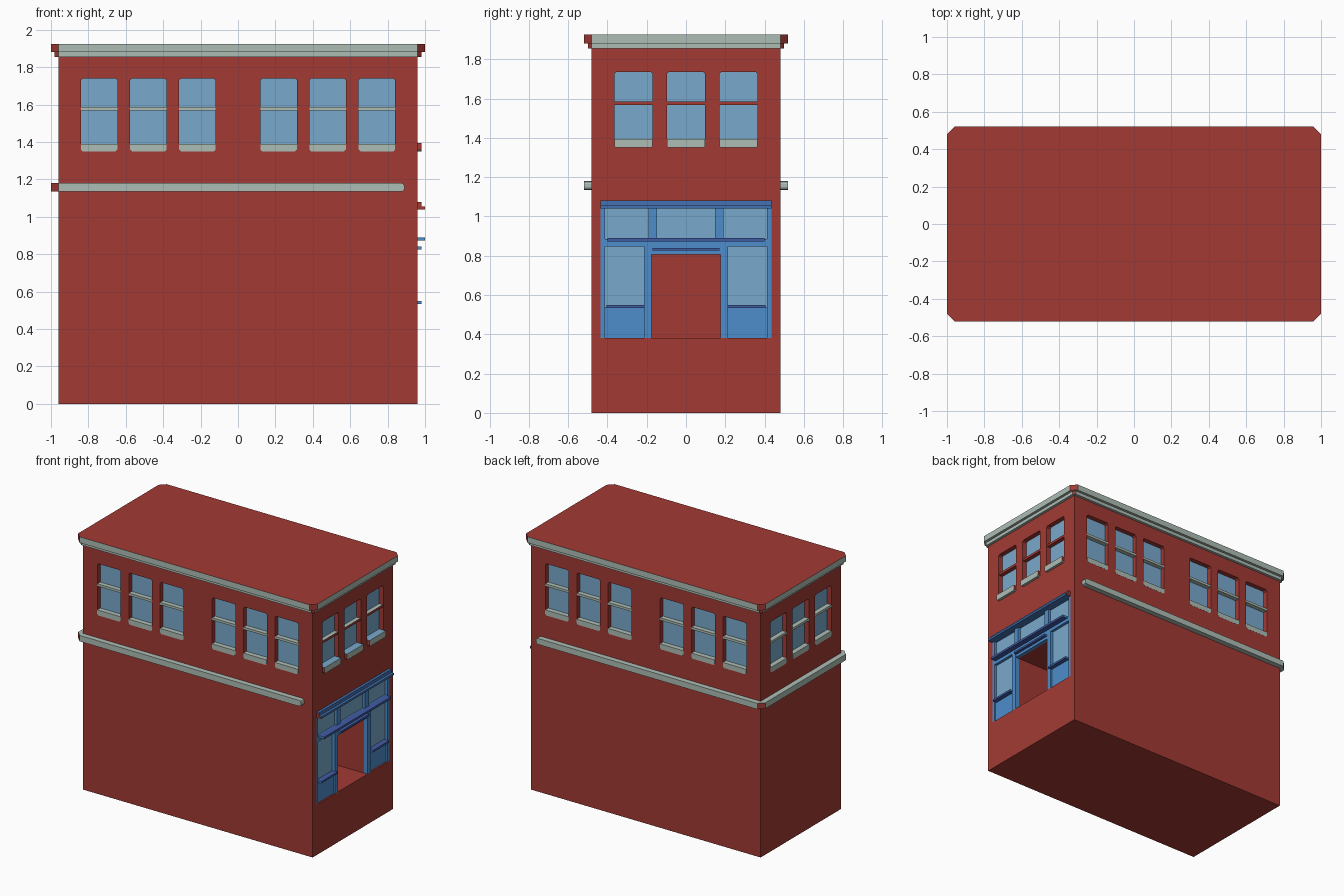
import bpy, bmesh
from mathutils import Vector

if "Cube" in bpy.data.objects:
    bpy.data.objects.remove(bpy.data.objects["Cube"])

HX, HY = 0.96, 0.48      # half sizes of the brick body


def material(name, r, g, b):
    lin = [((c / 255 + 0.055) / 1.055) ** 2.4 for c in (r, g, b)]
    m = bpy.data.materials.new(name)
    m.diffuse_color = (*lin, 1)
    m.use_nodes = True
    m.node_tree.nodes["Principled BSDF"].inputs["Base Color"].default_value = m.diffuse_color
    return m


RED = material("brick_red", 162, 58, 52)
STONE = material("pale_stone", 174, 190, 181)
GLASS = material("window_blue", 121, 169, 204)
BLUE = material("frame_blue", 78, 141, 203)
MID = material("fascia_blue", 66, 113, 178)
INDIGO = material("ledge_indigo", 65, 92, 165)


def place(side, u, z, d):
    """Wall coordinates: u along the wall, z up, d outward."""
    return Vector({"front": (u, -HY - d, z), "back": (-u, HY + d, z),
                   "right": (HX + d, u, z), "left": (-HX - d, -u, z)}[side])


def finish(name, bm, mats):
    bmesh.ops.recalc_face_normals(bm, faces=bm.faces)
    me = bpy.data.meshes.new(name)
    bm.to_mesh(me)
    bm.free()
    for m in mats:
        me.materials.append(m)
    ob = bpy.data.objects.new(name, me)
    bpy.context.collection.objects.link(ob)
    return ob


def prism(bm, low, high):
    a, b = [bm.verts.new(p) for p in low], [bm.verts.new(p) for p in high]
    n = len(a)
    return [bm.faces.new(a), bm.faces.new(b)] + [
        bm.faces.new((a[i], a[(i + 1) % n], b[(i + 1) % n], b[i])) for i in range(n)]


def outline(u0, u1, z0, z1, top=0, bot=0):
    """Rectangle whose top and bottom corners may be clipped."""
    pts = []
    for u, z, s, t, c in ((u0, z0, 1, 1, bot), (u1, z0, -1, 1, bot),
                          (u1, z1, -1, -1, top), (u0, z1, 1, -1, top)):
        if c:
            pair = [(u, z + t * c), (u + s * c, z)]
            pts += pair if s * t > 0 else pair[::-1]
        else:
            pts.append((u, z))
    return pts


def pieces(name, items, d0, d1, face, end=None, top=None, ctop=0, cbot=0):
    """Plates on walls; items are (side, u0, u1, z0, z1)."""
    bm = bmesh.new()
    for side, *rect in items:
        pts = outline(*rect, ctop, cbot)
        fs = prism(bm, [place(side, u, z, d0) for u, z in pts],
                   [place(side, u, z, d1) for u, z in pts])
        along = place(side, 1, 0, 0) - place(side, 0, 0, 0)
        mid = (rect[2] + rect[3]) / 2
        for f in fs:
            f.normal_update()
            if abs(f.normal.dot(along)) > 0.8:
                f.material_index = 1
            elif abs(f.normal.z) > 0.8 and f.calc_center_median().z > mid:
                f.material_index = 2
    return finish(name, bm, [face, end or face, top or face])


# window positions on each wall
WIN = [("right", a, a + 0.195, 1.35, 1.735) for a in (-0.365, -0.0975, 0.17)]
WIN += [("left", *w[1:]) for w in WIN]
for s in ("front", "back"):
    for a in (0.12, 0.382, 0.645):
        WIN += [(s, a, a + 0.195, 1.35, 1.74), (s, -a - 0.195, -a, 1.35, 1.74)]
EAST = [w for w in WIN if w[0] == "right"]
REST = [w for w in WIN if w[0] != "right"]

# brick body with window, shopfront and doorway recesses
bm = bmesh.new()
base = [(-HX, -HY), (HX, -HY), (HX, HY), (-HX, HY)]
prism(bm, [(x, y, 0) for x, y in base], [(x, y, 1.88) for x, y in base])
body = finish("brick_body", bm, [RED])
SHOP = ("right", -0.435, 0.435, 0.38, 1.08)
DOOR = ("right", -0.175, 0.175, 0.38, 0.805)
cutters = [pieces("window_cutter", WIN, -0.04, 0.1, RED, ctop=0.01, cbot=0.01),
           pieces("shopfront_cutter", [SHOP], -0.03, 0.1, RED),
           pieces("doorway_cutter", [DOOR], -0.30, 0.1, RED)]
for c in cutters:
    mod = body.modifiers.new(c.name, "BOOLEAN")
    mod.operation, mod.solver, mod.object = "DIFFERENCE", "EXACT", c
    c.hide_render = True
    c.hide_set(True)

# upper windows: panes, sash bars and sills
pieces("window_panes", WIN, -0.041, -0.036, GLASS, ctop=0.01, cbot=0.01)


def strip(w, z0, z1):
    return (*w[:3], z0, z1)


pieces("sash_bars", [strip(w, 1.568, 1.586) for w in REST], -0.038, -0.001, STONE)
pieces("shop_side_sash_bars", [strip(w, 1.568, 1.586) for w in EAST],
       -0.038, -0.005, RED, top=STONE)
pieces("window_sills", [strip(w, 1.35, 1.39) for w in REST],
       -0.038, 0.001, STONE, cbot=0.01)
pieces("shop_side_sills", [strip(w, 1.35, 1.395) for w in EAST],
       -0.038, 0.02, STONE, end=RED, top=GLASS, cbot=0.008)


# cornice: two stepped slabs with clipped red corners and red roof
def diagonal(f):
    return min(abs(f.normal.x), abs(f.normal.y)) > 0.3


bm = bmesh.new()
for e, z0, z1 in ((0.02, 1.855, 1.88), (0.04, 1.88, 1.925)):
    x, y = HX + e, HY + e
    ring = [(HX, -y), (x, -HY), (x, HY), (HX, y), (-HX, y), (-x, HY), (-x, -HY), (-HX, -y)]
    prism(bm, [(*p, z0) for p in ring], [(*p, z1) for p in ring])
bmesh.ops.recalc_face_normals(bm, faces=bm.faces)
for f in bm.faces:
    f.material_index = int(diagonal(f) or f.normal.z > 0.5)
finish("cornice", bm, [STONE, RED])

# belt course round front, left and back
bm = bmesh.new()
X, Y, E = HX + 0.04, HY + 0.04, 0.89
half = [(E, -HY), (E, -Y), (-HX, -Y), (-X, -HY)]
inner = [(-HX, HY), (-HX, -HY)]
path = half + [(x, -y) for x, y in half[::-1]] + inner
prism(bm, [(*p, 1.135) for p in path], [(*p, 1.18) for p in path])
bmesh.ops.recalc_face_normals(bm, faces=bm.faces)
for f in bm.faces:
    f.material_index = int(diagonal(f))
ends = [e for e in bm.edges if all(v.co.x > 0.88 for v in e.verts)
        and abs(e.verts[0].co.z - e.verts[1].co.z) < 0.001]
bmesh.ops.bevel(bm, geom=ends, offset=0.015, segments=2, affect="EDGES", profile=0.5)
finish("belt_course", bm, [STONE, RED])


# shopfront
def both(u0, u1, z0, z1):
    return [("right", u0, u1, z0, z1), ("right", -u1, -u0, z0, z1)]


def full(w, z0, z1):
    return [("right", -w, w, z0, z1)]


pieces("shop_posts", both(0.413, 0.435, 0.38, 1.04) + both(0.175, 0.215, 0.38, 0.848)
       + both(0.147, 0.19, 0.885, 1.04), -0.031, 0.0, BLUE)
pieces("shop_header", full(0.413, 0.848, 0.885), -0.031, -0.001, BLUE)
pieces("shop_panes", both(0.215, 0.413, 0.54, 0.848) + both(0.19, 0.413, 0.885, 1.04)
       + full(0.147, 0.885, 1.04), -0.031, -0.022, GLASS)
pieces("shop_lower_panels", both(0.215, 0.413, 0.38, 0.54), -0.031, -0.012, BLUE)
pieces("shop_window_ledges", both(0.212, 0.405, 0.535, 0.55), -0.031, 0.02, INDIGO, end=BLUE)
pieces("door_lintel", full(0.175, 0.805, 0.848), -0.031, -0.002, BLUE)
pieces("door_lintel_ledge", full(0.17, 0.826, 0.84), -0.01, 0.02, INDIGO, end=BLUE)
pieces("shop_ledge", full(0.40, 0.873, 0.889), -0.01, 0.04, INDIGO, end=BLUE)
pieces("shop_fascia", full(0.435, 1.055, 1.08), -0.031, 0.02, MID, end=RED)
pieces("shop_fascia_lip", full(0.435, 1.04, 1.055), -0.031, 0.04, MID, end=RED)
